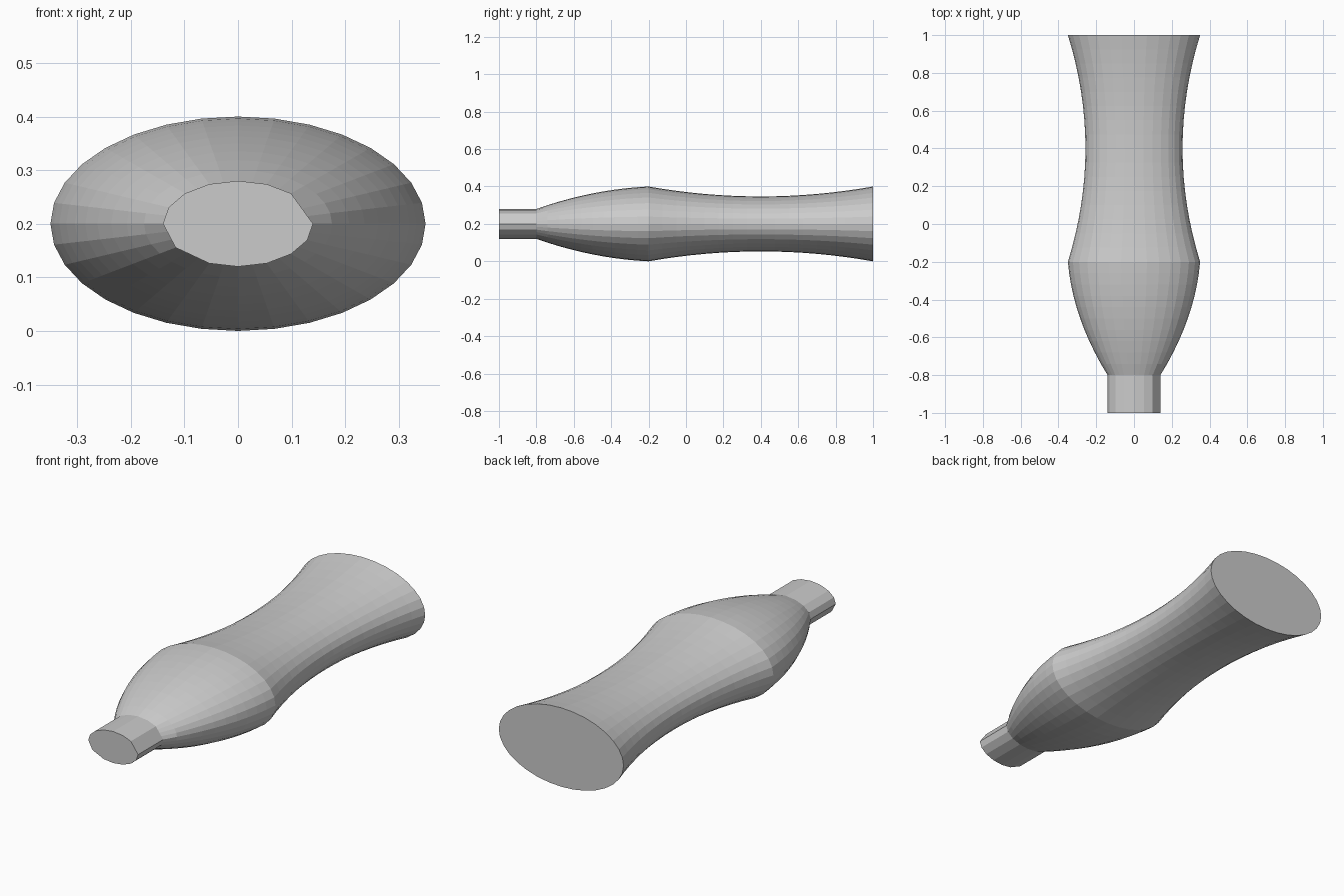
import bpy, bmesh
from math import sin, cos, tau
from mathutils import Vector

if "Cube" in bpy.data.objects:
    bpy.data.objects.remove(bpy.data.objects["Cube"])

SIDES = 32
FLATTEN = 0.2 / 0.35
# corners of the coarse neck, picked out of the 32 body corners
NECK = [0, 2, 4, 8, 10, 12, 14, 16, 18, 21, 24, 26, 28, 30]


def point(i, y, r):
    a = tau * i / SIDES
    return Vector((r * sin(a), y, 0.2 + FLATTEN * r * cos(a)))


def belly(y):
    t = (y + 0.8) / 0.6
    return 0.14 + 0.21 * t + 0.16 * t * (1 - t)


def waist(y):
    return 0.257 + 0.093 * ((y - 0.4) / 0.6) ** 2


bm = bmesh.new()

# Neck rings: points between coarse corners lie on the straight chords
rings = []
for y in (-1.0, -0.8):
    pts = [None] * SIDES
    for a, b in zip(NECK, NECK[1:] + [SIDES]):
        for i in range(a, b):
            pts[i] = point(a, y, 0.14).lerp(point(b, y, 0.14), (i - a) / (b - a))
    rings.append([bm.verts.new(p) for p in pts])

# Bulging belly, then the concave waist flaring out to the back
stations = [(-0.8 + 0.06 * k, belly(-0.8 + 0.06 * k)) for k in range(1, 11)]
stations += [(-0.2 + 0.075 * k, waist(-0.2 + 0.075 * k)) for k in range(1, 17)]
for y, r in stations:
    rings.append([bm.verts.new(point(i, y, r)) for i in range(SIDES)])

# Skin and end caps
for lo, hi in zip(rings, rings[1:]):
    for i in range(SIDES):
        j = (i + 1) % SIDES
        bm.faces.new((lo[i], lo[j], hi[j], hi[i]))
bm.faces.new(rings[0])
bm.faces.new(rings[-1])
bmesh.ops.recalc_face_normals(bm, faces=bm.faces[:])

mesh = bpy.data.meshes.new("flattened_bottle")
bm.to_mesh(mesh)
bm.free()
bpy.context.collection.objects.link(bpy.data.objects.new("flattened_bottle", mesh))
